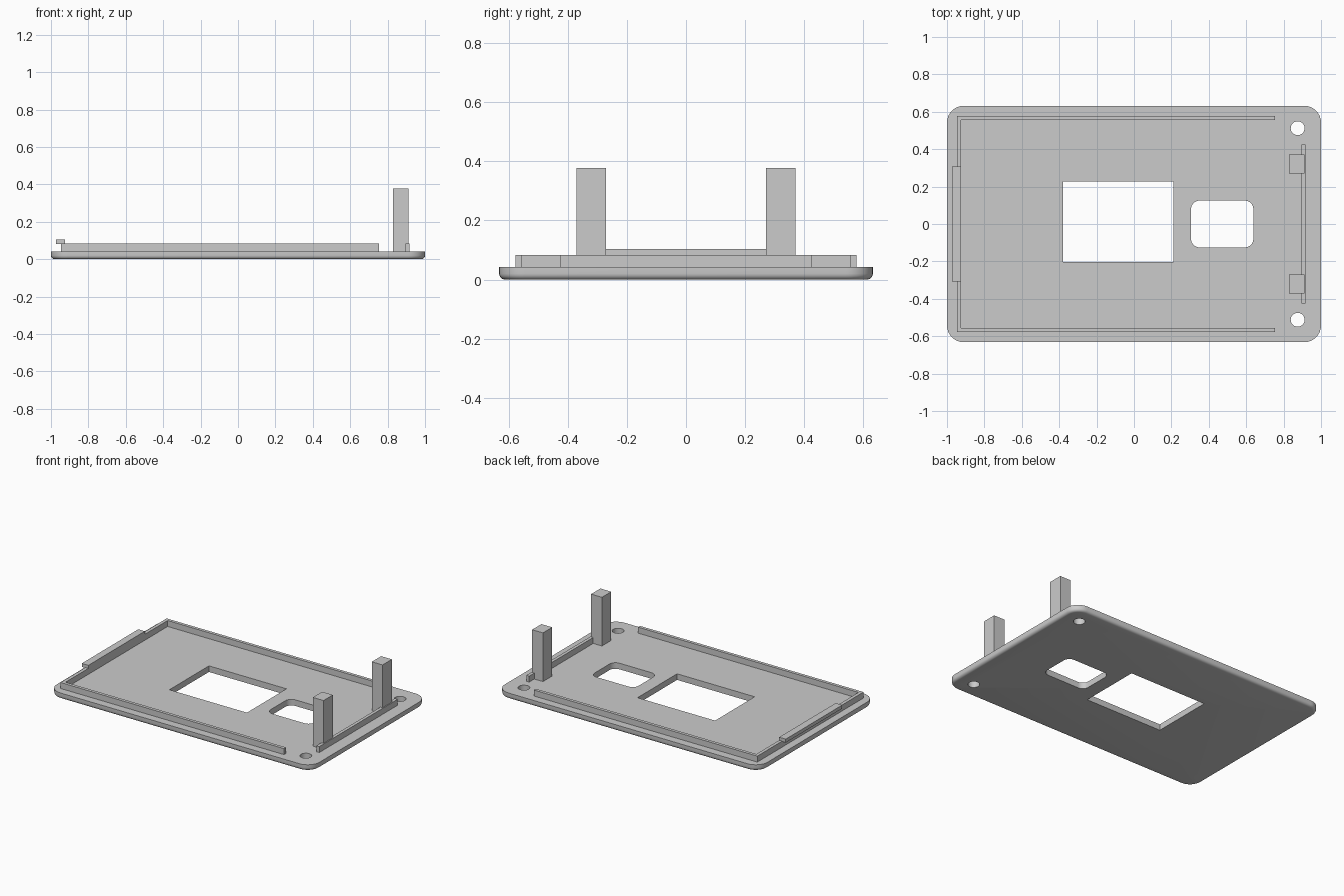
import bpy, bmesh
from math import cos, sin, pi

cube = bpy.data.objects.get("Cube")
if cube:
    bpy.data.objects.remove(cube)

grey = bpy.data.materials.new("light grey plastic")
grey.use_nodes = True
grey.diffuse_color = (0.6, 0.6, 0.6, 1)
grey.node_tree.nodes["Principled BSDF"].inputs["Base Color"].default_value = (0.6, 0.6, 0.6, 1)

BASE_TOP = 0.042
RAIL_TOP = 0.083


def finish(name, bm):
    bmesh.ops.recalc_face_normals(bm, faces=bm.faces)
    mesh = bpy.data.meshes.new(name)
    bm.to_mesh(mesh)
    bm.free()
    mesh.materials.append(grey)
    obj = bpy.data.objects.new(name, mesh)
    bpy.context.scene.collection.objects.link(obj)
    return obj


def outline(x0, x1, y0, y1, r, steps=8):
    """Rounded rectangle, counter-clockwise; plain rectangle when r is 0."""
    if r == 0:
        return [(x0, y0), (x1, y0), (x1, y1), (x0, y1)]
    centres = [(x1 - r, y1 - r), (x0 + r, y1 - r), (x0 + r, y0 + r), (x1 - r, y0 + r)]
    return [(cx + r * cos((q + i / steps) * pi / 2), cy + r * sin((q + i / steps) * pi / 2))
            for q, (cx, cy) in enumerate(centres) for i in range(steps + 1)]


def loft(name, layers):
    """Skin a stack of (outline, height) layers and cap both ends."""
    bm = bmesh.new()
    rings = [[bm.verts.new((x, y, z)) for x, y in pts] for pts, z in layers]
    for low, high in zip(rings, rings[1:]):
        n = len(low)
        for i in range(n):
            bm.faces.new((low[i], low[(i + 1) % n], high[(i + 1) % n], high[i]))
    bm.faces.new(rings[0][::-1])
    bm.faces.new(rings[-1])
    return finish(name, bm)


def block(name, x0, x1, y0, y1, z0, z1):
    pts = outline(x0, x1, y0, y1, 0)
    return loft(name, [(pts, z0), (pts, z1)])


# Base plate with a rounded lower edge
edge = 0.02
layers = []
for i in range(5):
    a = i / 4 * pi / 2
    d = edge * (1 - sin(a))
    layers.append((outline(-1 + d, 1 - d, -0.632 + d, 0.632 - d, 0.09 - d), edge * (1 - cos(a))))
layers.append((outline(-1, 1, -0.632, 0.632, 0.09), BASE_TOP))
base = loft("base_plate", layers)

# Openings: screen window, rounded button window, two screw holes
openings = {
    "screen_cutter": outline(-0.38, 0.21, -0.203, 0.227, 0),
    "button_cutter": outline(0.305, 0.638, -0.125, 0.125, 0.045),
    "left_hole_cutter": [(0.875 + 0.037 * cos(i * pi / 16), 0.512 + 0.037 * sin(i * pi / 16)) for i in range(32)],
    "right_hole_cutter": [(0.875 + 0.037 * cos(i * pi / 16), -0.512 + 0.037 * sin(i * pi / 16)) for i in range(32)],
}
for name, pts in openings.items():
    cutter = loft(name, [(pts, -0.1), (pts, 0.1)])
    cut = base.modifiers.new(name, 'BOOLEAN')
    cut.operation = 'DIFFERENCE'
    cut.solver = 'EXACT'
    cut.object = cutter

# Apply the cuts, then remove the cutters
bpy.context.view_layer.update()
cut_mesh = bpy.data.meshes.new_from_object(base.evaluated_get(bpy.context.evaluated_depsgraph_get()))
base.modifiers.clear()
base.data = cut_mesh
for name in openings:
    bpy.data.objects.remove(bpy.data.objects[name])

# Smooth the rounded edges only
bpy.context.view_layer.objects.active = base
base.select_set(True)
bpy.ops.object.shade_smooth_by_angle(angle=pi / 6)
base.select_set(False)

# U-shaped locating rail in one piece
outer = [(0.754, -0.577), (0.754, -0.555), (-0.924, -0.555), (-0.924, 0.555),
         (0.754, 0.555), (0.754, 0.577), (-0.947, 0.577), (-0.947, -0.577)]
loft("locating_rail", [(outer, BASE_TOP - 0.002), (outer, RAIL_TOP)])

# Snap lip overhanging the end rail
block("snap_lip", -0.974, -0.924, -0.307, 0.307, 0.08, 0.104)

# End ridge and the two tall posts
block("end_ridge", 0.895, 0.917, -0.426, 0.426, BASE_TOP - 0.002, RAIL_TOP)
for side, s in (("left", 1), ("right", -1)):
    y0, y1 = sorted((s * 0.27, s * 0.371))
    block(side + "_post", 0.829, 0.911, y0, y1, BASE_TOP - 0.002, 0.377)
